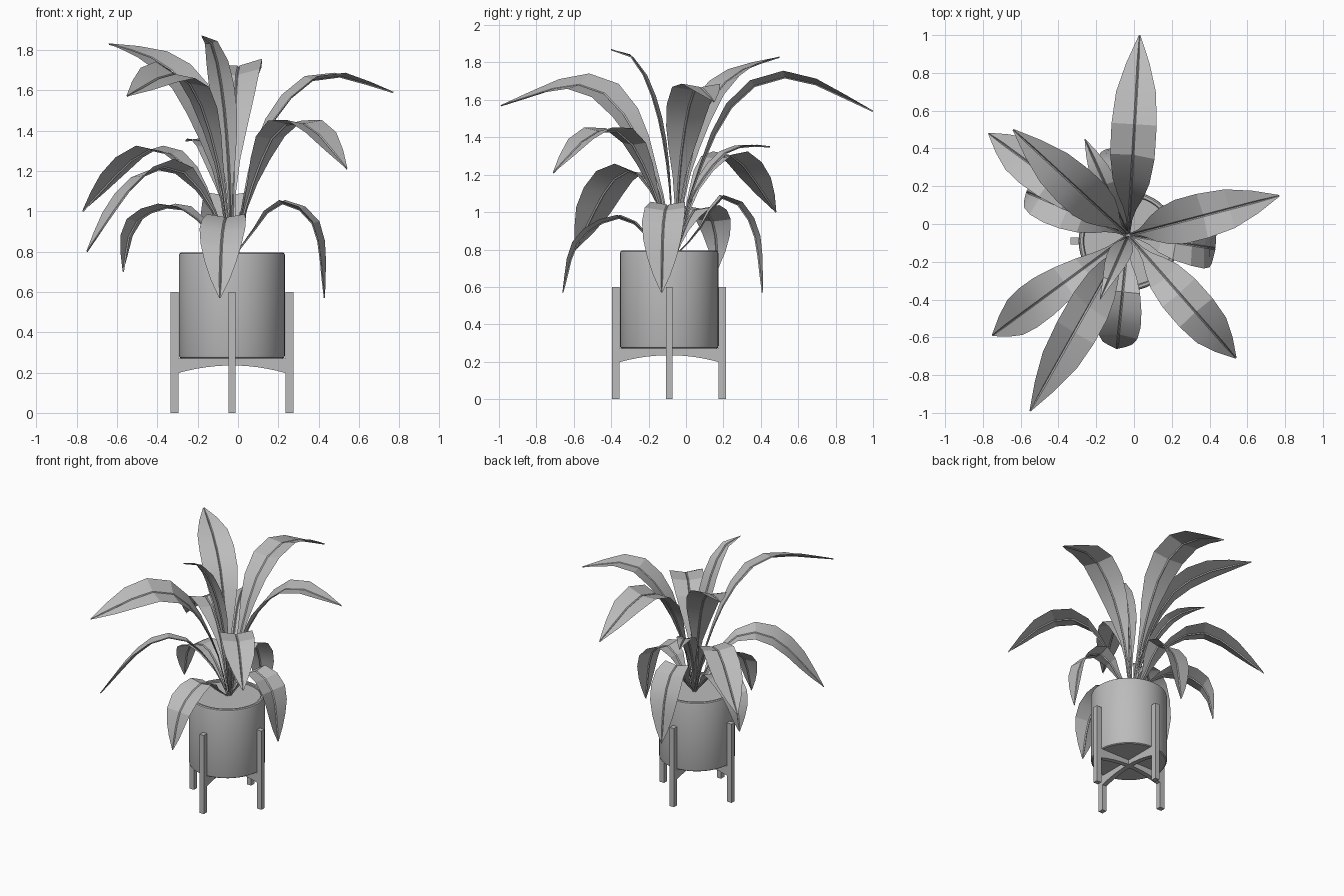
import bpy, bmesh, math
from mathutils import Vector, Quaternion

cube = bpy.data.objects.get("Cube")
if cube:
    bpy.data.objects.remove(cube, do_unlink=True)

CENTRE = Vector((-0.03, -0.09, 0))      # pot axis
ROOT = Vector((-0.03, -0.06, 0.77))     # where the leaves spring from

grey = bpy.data.materials.new("plain grey")
grey.use_nodes = True
colour = (0.5, 0.5, 0.5, 1)
grey.diffuse_color = colour
grey.node_tree.nodes["Principled BSDF"].inputs["Base Color"].default_value = colour


def finish(bm, name, angle=30):
    """Turn a bmesh into a shaded, coloured object."""
    mesh = bpy.data.meshes.new(name)
    bm.to_mesh(mesh)
    bm.free()
    mesh.materials.append(grey)
    obj = bpy.data.objects.new(name, mesh)
    bpy.context.collection.objects.link(obj)
    bpy.ops.object.select_all(action='DESELECT')
    obj.select_set(True)
    bpy.context.view_layer.objects.active = obj
    bpy.ops.object.shade_smooth_by_angle(angle=math.radians(angle))
    return obj


def lathe(name, profile, steps=48):
    """Spin a radius/height profile about the pot axis."""
    bm = bmesh.new()
    verts = [bm.verts.new(CENTRE + Vector((r, 0, z))) for r, z in profile]
    edges = [bm.edges.new(pair) for pair in zip(verts, verts[1:])]
    bmesh.ops.spin(bm, geom=verts + edges, cent=CENTRE, axis=(0, 0, 1),
                   angle=math.tau, steps=steps, use_merge=True)
    bmesh.ops.remove_doubles(bm, verts=bm.verts, dist=0.0005)
    bmesh.ops.recalc_face_normals(bm, faces=bm.faces)
    return finish(bm, name)


# Pot with a rounded lip, and the soil inside
lathe("pot", [(0, 0.27), (0.253, 0.27), (0.26, 0.275), (0.263, 0.285),
              (0.263, 0.78), (0.26, 0.79), (0.253, 0.795),
              (0.24, 0.795), (0.235, 0.79), (0.235, 0.74)])
lathe("soil", [(0, 0.778), (0.235, 0.778)])


# Stand: four square legs
def leg(name, angle):
    bm = bmesh.new()
    bmesh.ops.create_cube(bm, size=1)
    bmesh.ops.scale(bm, vec=(0.04, 0.036, 0.6), verts=bm.verts)
    obj = finish(bm, name)
    obj.location = CENTRE + Vector((0.285 * math.cos(angle), 0.285 * math.sin(angle), 0.3))
    obj.rotation_euler.z = angle


for i, side in enumerate(("left", "back", "right", "front")):
    leg(side + "_leg", i * math.pi / 2)


# Stand: two crossed bars with an arched underside
def cross_bar(name, angle):
    bm = bmesh.new()
    half, count = 0.265, 12
    xs = [half * (2 * i / count - 1) for i in range(count + 1)]
    outline = [(x, 0.235 - 0.037 * (x / half) ** 2) for x in xs]
    outline += [(half, 0.27), (-half, 0.27)]
    face = bm.faces.new([bm.verts.new((x, -0.018, z)) for x, z in outline])
    out = bmesh.ops.extrude_face_region(bm, geom=[face])
    moved = [g for g in out["geom"] if isinstance(g, bmesh.types.BMVert)]
    bmesh.ops.translate(bm, verts=moved, vec=(0, 0.036, 0))
    bmesh.ops.recalc_face_normals(bm, faces=bm.faces)
    obj = finish(bm, name)
    obj.location = CENTRE
    obj.rotation_euler.z = angle


cross_bar("cross_bar_wide", 0)
cross_bar("cross_bar_deep", math.pi / 2)


# Leaves
BLADE = [(0, 0.07), (0.25, 0.15), (0.42, 0.6), (0.55, 0.92), (0.67, 1),
         (0.8, 0.85), (0.92, 0.43), (1, 0.03)]


def blade_width(t):
    for (a, wa), (b, wb) in zip(BLADE, BLADE[1:]):
        if t <= b:
            return wa + (wb - wa) * (t - a) / (b - a)
    return BLADE[-1][1]


def smooth_path(points, per=8):
    """Catmull-Rom curve through the points."""
    ext = [2 * points[0] - points[1]] + points + [2 * points[-1] - points[-2]]
    path = []
    for a, b, c, d in zip(ext, ext[1:], ext[2:], ext[3:]):
        for k in range(per):
            t = k / per
            path.append(0.5 * (2 * b + (c - a) * t + (2 * a - 5 * b + 4 * c - d) * t ** 2
                               + (3 * b - a - 3 * c + d) * t ** 3))
    return path + [points[-1]]


def resample(path, count):
    """Evenly spaced points along a path."""
    dist = [0]
    for a, b in zip(path, path[1:]):
        dist.append(dist[-1] + (b - a).length)
    result, j = [], 0
    for i in range(count + 1):
        want = dist[-1] * i / count
        while j < len(path) - 2 and dist[j + 1] < want:
            j += 1
        result.append(path[j].lerp(path[j + 1], (want - dist[j]) / (dist[j + 1] - dist[j])))
    return result


def leaf(name, tip, bends, roll, width, early, rows=10):
    """Folded blade; bends are (share of reach, height) pairs, roll lifts its left edge."""
    flat = Vector((ROOT.x, ROOT.y, 0))
    reach = Vector((tip[0], tip[1], 0)) - flat
    level = Vector((0, 0, 1)).cross(reach).normalized()
    ctrl = [flat + reach * f + Vector((0, 0, z))
            for f, z in [(0.01, ROOT.z), *bends, (1, tip[2])]]
    path = resample(smooth_path(ctrl), rows)
    bm = bmesh.new()
    previous = None
    for i, p in enumerate(path):
        along = (path[min(i + 1, rows)] - path[max(i - 1, 0)]).normalized()
        side = Quaternion(along, math.radians(roll)) @ level
        up = along.cross(side)
        half = width / 2 * blade_width((i / rows) ** early)
        rib = min(0.006, half * 0.4)
        row = [bm.verts.new(p + side * s + up * h) for s, h in
               ((-half, half * 0.18), (-rib, 0.002), (0, -0.005),
                (rib, 0.002), (half, half * 0.18))]
        if previous:
            for k in range(4):
                bm.faces.new((previous[k], previous[k + 1], row[k + 1], row[k]))
        previous = row
    finish(bm, name, 20)


# Each kind: width, how early the blade widens, then tip, bends and roll per leaf
LEAVES = {
    "high_leaf": (0.25, 1, [
        ((-0.64, 0.5, 1.83), ((0.12, 1.2), (0.33, 1.58), (0.62, 1.75)), -8),
        ((0.03, 1, 1.54), ((0.1, 1.15), (0.3, 1.58), (0.58, 1.72)), -7),
        ((0.77, 0.15, 1.59), ((0.12, 1.2), (0.31, 1.51), (0.58, 1.67)), 0),
        ((-0.55, -0.99, 1.57), ((0.1, 1.15), (0.3, 1.53), (0.55, 1.68)), -20)]),
    "middle_leaf": (0.24, 1, [
        ((0.54, -0.71, 1.21), ((0.18, 1.13), (0.4, 1.4), (0.67, 1.42)), 0),
        ((-0.75, -0.59, 0.8), ((0.15, 1.03), (0.38, 1.21), (0.65, 1.15)), 15),
        ((-0.77, 0.48, 1), ((0.2, 1.12), (0.43, 1.29), (0.64, 1.27)), 0)]),
    "slim_leaf": (0.13, 1, [
        ((-0.18, -0.4, 1.87), ((0.1, 1.2), (0.3, 1.56), (0.62, 1.81)), 15),
        ((-0.26, 0.45, 1.35), ((0.15, 1.05), (0.45, 1.28), (0.7, 1.35)), 0)]),
    "drooping_leaf": (0.23, 0.75, [
        ((-0.57, 0.17, 0.7), ((0.32, 0.96), (0.57, 1.02), (0.9, 0.93)), 0),
        ((0.43, -0.13, 0.57), ((0.28, 0.93), (0.52, 1.04), (0.88, 0.93)), 0),
        ((-0.09, -0.66, 0.57), ((0.2, 0.85), (0.48, 0.97), (0.85, 0.85)), 0),
        ((-0.08, 0.41, 0.57), ((0.25, 0.89), (0.56, 1.08), (0.88, 0.92)), 0)]),
}
for kind, (width, early, members) in LEAVES.items():
    for n, (tip, bends, roll) in enumerate(members, 1):
        leaf(f"{kind}_{n}", tip, bends, roll, width, early)
